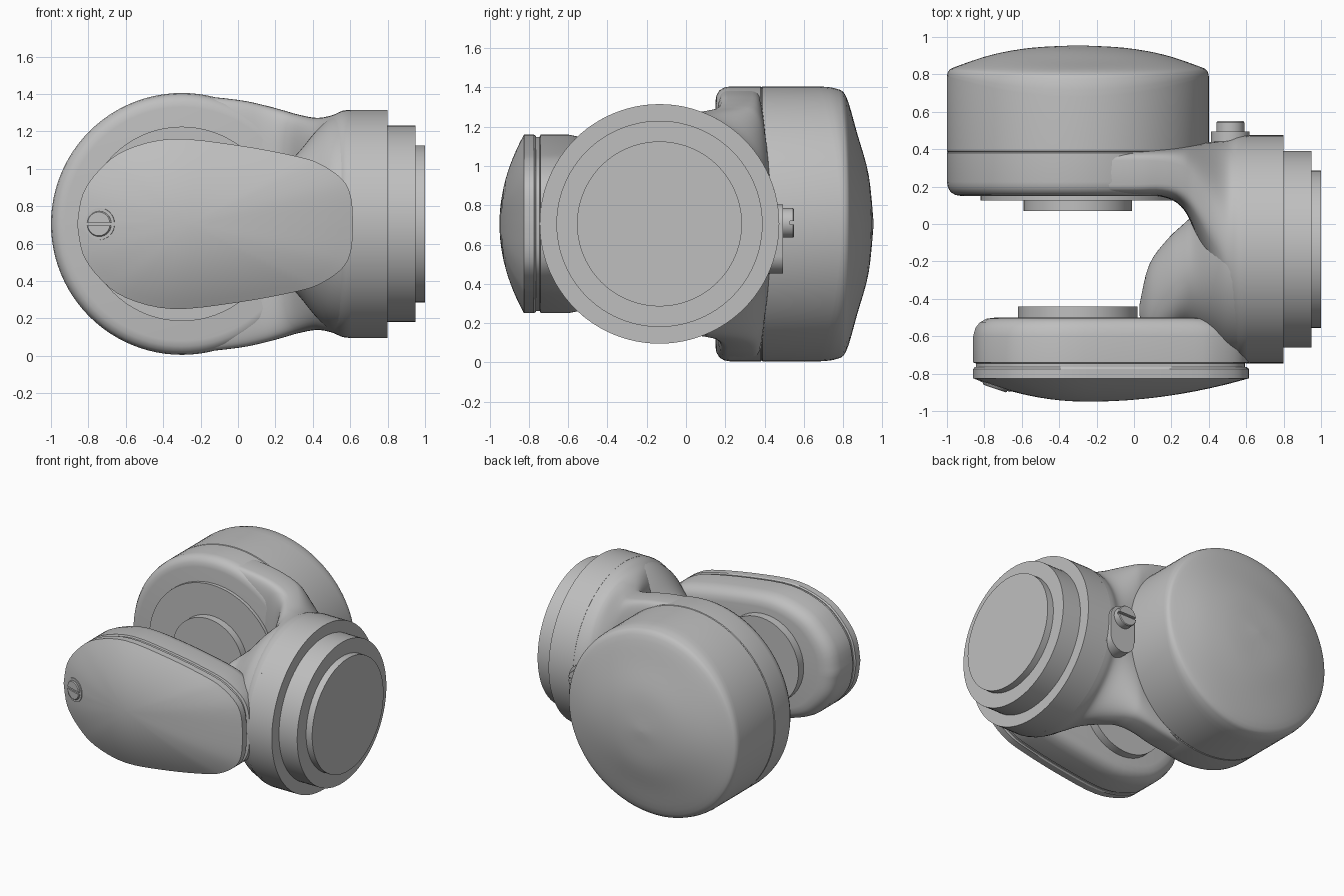
import bpy, bmesh, math
from mathutils import Vector

cube = bpy.data.objects.get("Cube")
if cube:
    bpy.data.objects.remove(cube, do_unlink=True)

MID = 0.705   # height of the main axis
TAU = math.tau

grey = bpy.data.materials.new("satin_grey")
grey.use_nodes = True
colour = (0.52, 0.52, 0.52, 1)
grey.diffuse_color = colour
grey.node_tree.nodes["Principled BSDF"].inputs["Base Color"].default_value = colour


def loft(name, rings, angle=32):
    """Skin a list of equal closed rings and cap both ends."""
    bm = bmesh.new()
    rows = [[bm.verts.new(p) for p in ring] for ring in rings]
    n = len(rows[0])
    for a, b in zip(rows, rows[1:]):
        for i in range(n):
            j = (i + 1) % n
            bm.faces.new((a[i], a[j], b[j], b[i]))
    bm.faces.new(rows[0][::-1])
    bm.faces.new(rows[-1])
    bmesh.ops.recalc_face_normals(bm, faces=bm.faces)
    mesh = bpy.data.meshes.new(name)
    bm.to_mesh(mesh)
    bm.free()
    mesh.materials.append(grey)
    ob = bpy.data.objects.new(name, mesh)
    bpy.context.collection.objects.link(ob)
    bpy.ops.object.select_all(action='DESELECT')
    ob.select_set(True)
    bpy.context.view_layer.objects.active = ob
    bpy.ops.object.shade_smooth_by_angle(angle=math.radians(angle))
    return ob


def smooth(points, steps=4):
    """Catmull-Rom curve through tuples of any size."""
    p = [points[0]] + list(points) + [points[-1]]
    out = []
    for a, b, c, d in zip(p, p[1:], p[2:], p[3:]):
        for k in range(steps):
            t = k / steps
            out.append(tuple(
                w1 + t * ((w2 - w0) / 2 + t * (w0 - 2.5 * w1 + 2 * w2 - w3 / 2
                          + t * (1.5 * (w1 - w2) + (w3 - w0) / 2)))
                for w0, w1, w2, w3 in zip(a, b, c, d)))
    return out + [tuple(points[-1])]


def turned(name, centre, axis, profile, n=72):
    """Solid of revolution from (radius, distance along axis) pairs."""
    q = Vector(axis).to_track_quat('Z', 'Y')
    return loft(name, [[Vector(centre) + q @ Vector(
        (r * math.cos(TAU * i / n), r * math.sin(TAU * i / n), h))
        for i in range(n)] for r, h in profile])


def section(x, yc, ry, rz, power, n=64):
    """Rounded-box ring in the plane across x."""
    def bend(v):
        return math.copysign(abs(v) ** (2 / power), v)
    return [(x, yc + ry * bend(math.cos(TAU * i / n)),
             MID + rz * bend(math.sin(TAU * i / n))) for i in range(n)]


def slotted_head(name, centre, axis, radius, low, high):
    """Two half discs leaving a screwdriver slot between them."""
    q = Vector(axis).to_track_quat('Z', 'Y')
    gap = radius * 0.12
    start = math.asin(gap / radius)
    for side, label in ((1, "upper"), (-1, "lower")):
        arc = [start + (math.pi - 2 * start) * i / 20 for i in range(21)]
        loft(name + "_" + label, [[Vector(centre) + q @ Vector(
            (r * math.cos(a), side * max(gap, r * math.sin(a)), h)) for a in arc]
            for r, h in ((radius, low), (radius, high - 0.006),
                         (radius * 0.93, high))])


# Rear housing: round drum whose domed cap has softer top and bottom edges
HX = -0.30
drum = [(0.625, 0.15, 0.15), (0.655, 0.155, 0.155), (0.68, 0.17, 0.17),
        (0.695, 0.195, 0.195), (0.70, 0.225, 0.225), (0.70, 0.38, 0.38),
        (0.696, 0.385, 0.385), (0.70, 0.39, 0.39)]
cap = smooth([(0.70, 0.79, 0.68), (0.69, 0.82, 0.76), (0.65, 0.842, 0.815),
              (0.46, 0.905, 0.872), (0.25, 0.942, 0.93), (0.01, 0.955, 0.955)])
rings = []
for r, flat, tall in drum + cap:
    ring = []
    for i in range(96):
        a = TAU * i / 96
        w = math.sin(a) ** 2
        ring.append((HX + r * math.cos(a), flat * (1 - w) + tall * w,
                     MID + r * math.sin(a)))
    rings.append(ring)
loft("rear_housing", rings)

# Rear arm: slab blending into the round hub
loft("rear_arm", [section(*s) for s in smooth([
    (-0.30, 0.275, 0.125, 0.695, 7), (0, 0.275, 0.125, 0.663, 7),
    (0.15, 0.275, 0.13, 0.632, 6), (0.25, 0.255, 0.16, 0.605, 4.5),
    (0.32, 0.2, 0.23, 0.585, 3.2), (0.42, 0.06, 0.38, 0.567, 2.4),
    (0.5, -0.09, 0.54, 0.58, 2.1), (0.56, -0.13, 0.6, 0.605, 2),
    (0.62, -0.135, 0.61, 0.61, 2)])], 40)

# Rounded elbow between the hub and the front arm
loft("elbow", [section(*s) for s in smooth([
    (0.03, -0.46, 0.03, 0.02, 2), (0.08, -0.42, 0.2, 0.14, 2),
    (0.18, -0.34, 0.26, 0.25, 2), (0.27, -0.28, 0.285, 0.33, 2),
    (0.33, -0.26, 0.33, 0.39, 2), (0.42, -0.2, 0.45, 0.5, 2),
    (0.5, -0.15, 0.56, 0.57, 2), (0.6, -0.135, 0.6, 0.605, 2)])], 40)

# Stepped round hub
turned("hub", (0, -0.135, MID), (1, 0, 0),
       [(0.61, 0.6), (0.61, 0.80), (0.525, 0.80), (0.525, 0.95),
        (0.42, 0.95), (0.42, 1.0)], 96)

# Front arm and cover share one tapered outline
half = smooth([(-0.86, 0), (-0.83, 0.16), (-0.74, 0.29), (-0.6, 0.395),
               (-0.35, 0.455), (0, 0.42), (0.32, 0.36), (0.45, 0.315),
               (0.56, 0.235), (0.605, 0.14), (0.615, 0)])
outline = half + [(x, -z) for x, z in half[-2:0:-1]]
CX = -0.25


def outline_ring(scale, y):
    return [(CX + (x - CX) * scale, y, MID + z * scale) for x, z in outline]


loft("front_arm", [outline_ring(s, y) for s, y in (
    (0.8, -0.5), (0.88, -0.506), (0.94, -0.525), (0.98, -0.555),
    (1, -0.6), (1, -0.74), (0.975, -0.745), (0.975, -0.775))])
dome = [k / 12 for k in range(12, 0, -1)] + [0.01]
loft("front_cover", [outline_ring(0.985, -0.765), outline_ring(1, -0.775)] +
     [outline_ring(s, -0.825 - 0.125 * (1 - s * s)) for s in dome])

# Facing bearing discs inside the fork
turned("rear_bearing_plate", (HX, 0.2, MID), (0, -1, 0), [(0.52, 0), (0.52, 0.075)])
turned("rear_bearing_boss", (HX, 0.2, MID), (0, -1, 0), [(0.29, 0), (0.29, 0.13)])
turned("front_bearing_boss", (HX, -0.55, MID), (0, 1, 0), [(0.32, 0), (0.32, 0.11)])

# Cover screw set into the front face
screw, tilt = (-0.74, -0.867, MID), (-0.34, -1, 0)
turned("cover_screw_rim", screw, tilt, [(0.085, -0.03), (0.085, 0.004)], 40)
slotted_head("cover_screw_head", screw, tilt, 0.068, 0, 0.014)

# Rear latch plate with its slotted screw
plate = []
for i in range(40):
    a = TAU * i / 40
    plate.append((0.515 + 0.103 * math.cos(a),
                  (0.70 if math.sin(a) >= 0 else 0.555) + 0.103 * math.sin(a)))
loft("latch_plate", [[(x, y, z) for x, z in plate] for y in (0.38, 0.495)])
latch = (0.515, 0.495, 0.71)
turned("latch_screw_base", latch, (0, 1, 0), [(0.075, -0.01), (0.075, 0.035)], 40)
slotted_head("latch_screw_head", latch, (0, 1, 0), 0.075, 0.03, 0.055)
